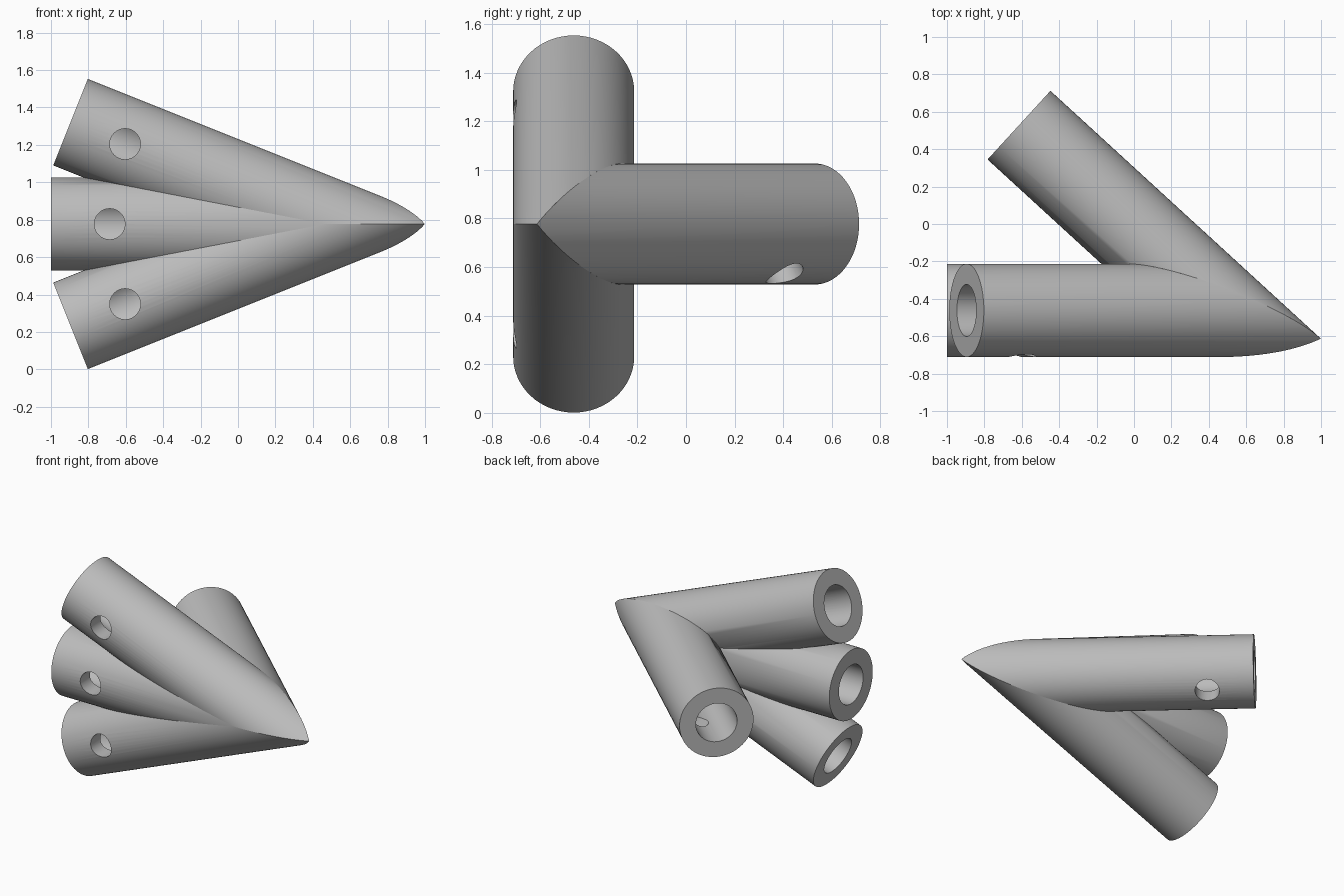
import bpy
import bmesh
from math import radians, sin, cos
from mathutils import Vector, Matrix

if "Cube" in bpy.data.objects:
    bpy.data.objects.remove(bpy.data.objects["Cube"], do_unlink=True)

# Shared dimensions: all tube axes meet at HUB
HUB = Vector((0.466, -0.462, 0.777))
LENGTH, RADIUS = 1.466, 0.249
BORE_RADIUS, BORE_DEPTH = 0.139, 0.95
PIN_RADIUS, PIN_INSET = 0.082, 0.314
TILT, SWING = radians(21.8), radians(42.5)

grey = bpy.data.materials.new("plain grey")
grey.use_nodes = True
colour = (0.5, 0.5, 0.5, 1)
grey.diffuse_color = colour
grey.node_tree.nodes["Principled BSDF"].inputs["Base Color"].default_value = colour


def rod(start, end, radius, segments=64):
    """Closed cylinder between two points."""
    bm = bmesh.new()
    axis = end - start
    place = Matrix.Translation((start + end) / 2) @ axis.to_track_quat('Z', 'Y').to_matrix().to_4x4()
    bmesh.ops.create_cone(bm, cap_ends=True, segments=segments, radius1=radius,
                          radius2=radius, depth=axis.length, matrix=place)
    return bm


def to_object(bm, name):
    bmesh.ops.recalc_face_normals(bm, faces=bm.faces[:])
    mesh = bpy.data.meshes.new(name)
    bm.to_mesh(mesh)
    bm.free()
    obj = bpy.data.objects.new(name, mesh)
    bpy.context.collection.objects.link(obj)
    return obj


def select(obj):
    bpy.ops.object.select_all(action='DESELECT')
    obj.select_set(True)
    bpy.context.view_layer.objects.active = obj


def drill(obj, start, end, radius):
    cutter = to_object(rod(start, end, radius, 48), "drill_cutter")
    cutter.hide_render = True
    select(obj)
    mod = obj.modifiers.new("drill", 'BOOLEAN')
    mod.operation, mod.solver, mod.object = 'DIFFERENCE', 'EXACT', cutter
    bpy.ops.object.modifier_apply(modifier=mod.name)
    bpy.data.objects.remove(cutter, do_unlink=True)


# Each tube: direction from the hub, direction of its pin hole
front = Vector((0, -1, 0))
outward = Vector((sin(SWING), cos(SWING), 0))
tubes = {
    "upper_tube": (Vector((-cos(TILT), 0, sin(TILT))), front),
    "middle_tube": (Vector((-1, 0, 0)), front),
    "lower_tube": (Vector((-cos(TILT), 0, -sin(TILT))), front),
    "back_tube": (Vector((-cos(SWING), sin(SWING), 0)),
                  outward * 0.5 - Vector((0, 0, cos(radians(30))))),
}

for name, (direction, pin) in tubes.items():
    cap = HUB + direction * LENGTH
    bm = rod(HUB - direction, cap, RADIUS)
    # Mitre against every other tube on the plane that bisects the two axes
    for other, _ in tubes.values():
        if other is direction:
            continue
        bmesh.ops.bisect_plane(bm, geom=bm.verts[:] + bm.edges[:] + bm.faces[:], dist=1e-5,
                               plane_co=HUB, plane_no=(direction - other).normalized(),
                               clear_inner=True)
        rim = [e for e in bm.edges if e.is_boundary]
        bmesh.ops.holes_fill(bm, edges=rim, sides=0)
    tube = to_object(bm, name)
    tube.data.materials.append(grey)
    # Axial bore and one-sided pin hole
    drill(tube, cap - direction * BORE_DEPTH, cap + direction * 0.1, BORE_RADIUS)
    seat = cap - direction * PIN_INSET
    drill(tube, seat, seat + pin * 0.4, PIN_RADIUS)
    select(tube)
    bpy.ops.object.shade_smooth_by_angle(angle=radians(30))
